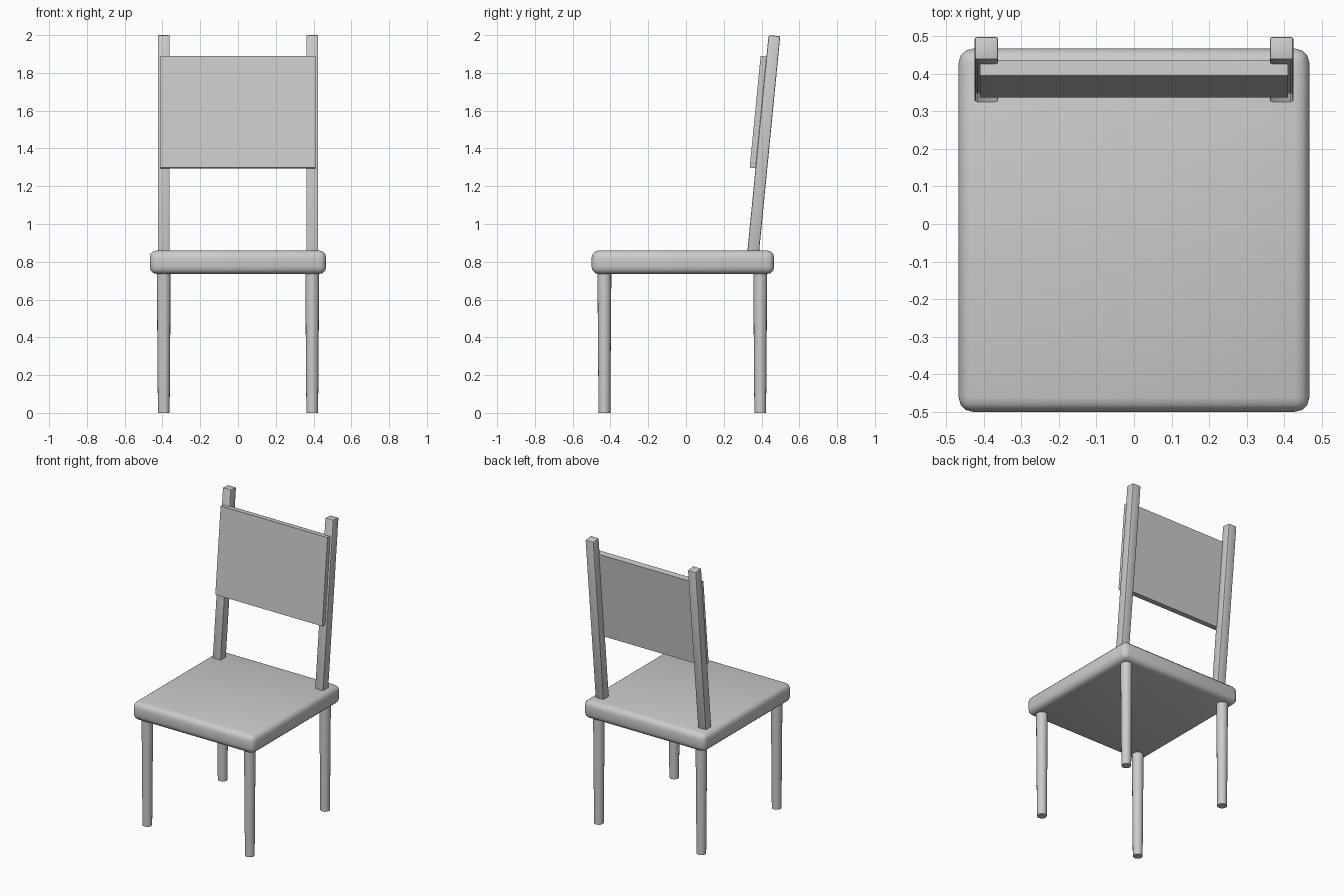
import bpy
import math
from mathutils import Matrix, Vector

cube = bpy.data.objects.get("Cube")
if cube:
    bpy.data.objects.remove(cube, do_unlink=True)

grey = bpy.data.materials.new("plain_grey")
grey.use_nodes = True
grey.diffuse_color = (0.6, 0.6, 0.6, 1)
grey.node_tree.nodes["Principled BSDF"].inputs["Base Color"].default_value = (0.6, 0.6, 0.6, 1)

LEAN = math.atan(0.098)  # backward tilt of the backrest


def finish(name, bevel=0, segments=3):
    obj = bpy.context.object
    obj.name = name
    obj.data.materials.append(grey)
    if bevel:
        mod = obj.modifiers.new("rounded_edges", "BEVEL")
        mod.width = bevel
        mod.segments = segments
        bpy.ops.object.modifier_apply(modifier=mod.name)
    bpy.ops.object.shade_smooth_by_angle(angle=math.radians(35))
    return obj


def box(name, size, centre, tilt=0, bevel=0, segments=3):
    bpy.ops.mesh.primitive_cube_add(size=1)
    bpy.context.object.data.transform(Matrix.Diagonal((*size, 1)))
    obj = finish(name, bevel, segments)
    obj.location = centre
    obj.rotation_euler.x = -tilt
    return obj


# Cushioned seat slab
box("seat", (0.934, 0.967, 0.125), (0, -0.0165, 0.7975), bevel=0.038, segments=3)

# Tapered round legs
for side, x in (("left", 0.393), ("right", -0.393)):
    for end, y in (("front", -0.432), ("back", 0.393)):
        bpy.ops.mesh.primitive_cone_add(vertices=16, radius1=0.031, radius2=0.037,
                                        depth=0.75, location=(x, y, 0.375))
        finish(f"{end}_{side}_leg")

# Leaning back posts, sunk slightly into the seat
up = Vector((0, math.sin(LEAN), math.cos(LEAN)))
post_top = Vector((0, 0.468, 1.997))
length = 1.2
for side, x in (("left", 0.393), ("right", -0.393)):
    box(f"{side}_back_post", (0.063, 0.062, length),
        post_top - up * length / 2 + Vector((x, 0, 0)), LEAN, bevel=0.007, segments=2)

# Flat back panel set into the front of the posts
box("back_panel", (0.82, 0.042, 0.595), (0, 0.387, 1.592), LEAN)
